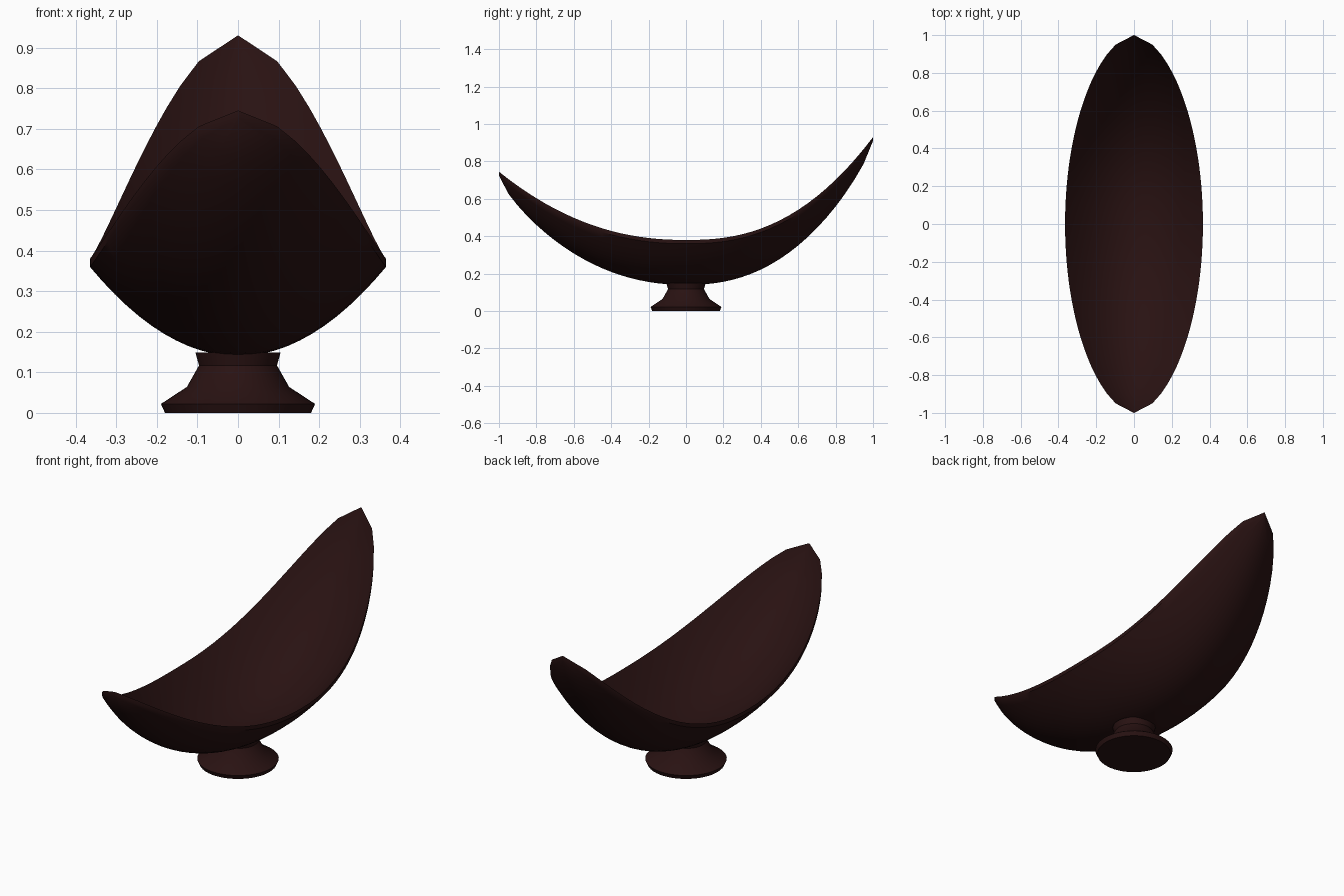
import bpy, bmesh, math

if "Cube" in bpy.data.objects:
    bpy.data.objects.remove(bpy.data.objects["Cube"])

wood = bpy.data.materials.new("dark brown")
wood.diffuse_color = (0.022, 0.006, 0.006, 1)
wood.use_nodes = True
wood.node_tree.nodes["Principled BSDF"].inputs["Base Color"].default_value = wood.diffuse_color


def finish(name, bm, angle):
    bmesh.ops.remove_doubles(bm, verts=bm.verts, dist=0.0004)
    bmesh.ops.recalc_face_normals(bm, faces=bm.faces)
    me = bpy.data.meshes.new(name)
    bm.to_mesh(me)
    bm.free()
    me.materials.append(wood)
    ob = bpy.data.objects.new(name, me)
    bpy.context.collection.objects.link(ob)
    bpy.ops.object.select_all(action='DESELECT')
    ob.select_set(True)
    bpy.context.view_layer.objects.active = ob
    bpy.ops.object.shade_smooth_by_angle(angle=math.radians(angle))


# Bowl: parabolic cross-sections lofted along y, with upswept ends
ROWS, COLS, THICK = 40, 24, 0.02
bm = bmesh.new()
rings = []
for i in range(ROWS + 1):
    y = -1 + 2 * i / ROWS
    taper = max(0.0, 1 - y * y) ** 0.57
    half = max(0.365 * taper, 0.001)
    rim = 0.38 + (0.55 * y ** 2.4 if y > 0 else 0.365 * (-y) ** 2.2)
    depth = 0.22 * taper
    under, inner = [], []
    for j in range(COLS + 1):
        s = -1 + 2 * j / COLS
        z = rim - THICK - depth * (1 - s * s)
        under.append(bm.verts.new((half * s, y, z)))
        inner.append(bm.verts.new((half * s, y, z + THICK)))
    rings.append(under + inner[::-1])
n = len(rings[0])
for a, b in zip(rings, rings[1:]):
    for j in range(n):
        k = (j + 1) % n
        bm.faces.new((a[j], a[k], b[k], b[j]))
for ring in (rings[0], rings[-1]):
    bm.faces.new(ring)
finish("bowl", bm, 40)

# Foot: turned pedestal
profile = [(0.18, 0), (0.19, 0.022), (0.126, 0.064), (0.096, 0.117), (0.105, 0.149)]
SIDES = 48
bm = bmesh.new()
loops = [[bm.verts.new((r * math.cos(2 * math.pi * k / SIDES),
                        r * math.sin(2 * math.pi * k / SIDES), z))
          for k in range(SIDES)] for r, z in profile]
for a, b in zip(loops, loops[1:]):
    for k in range(SIDES):
        m = (k + 1) % SIDES
        bm.faces.new((a[k], a[m], b[m], b[k]))
bm.faces.new(loops[0])
bm.faces.new(loops[-1])
finish("foot", bm, 40)
